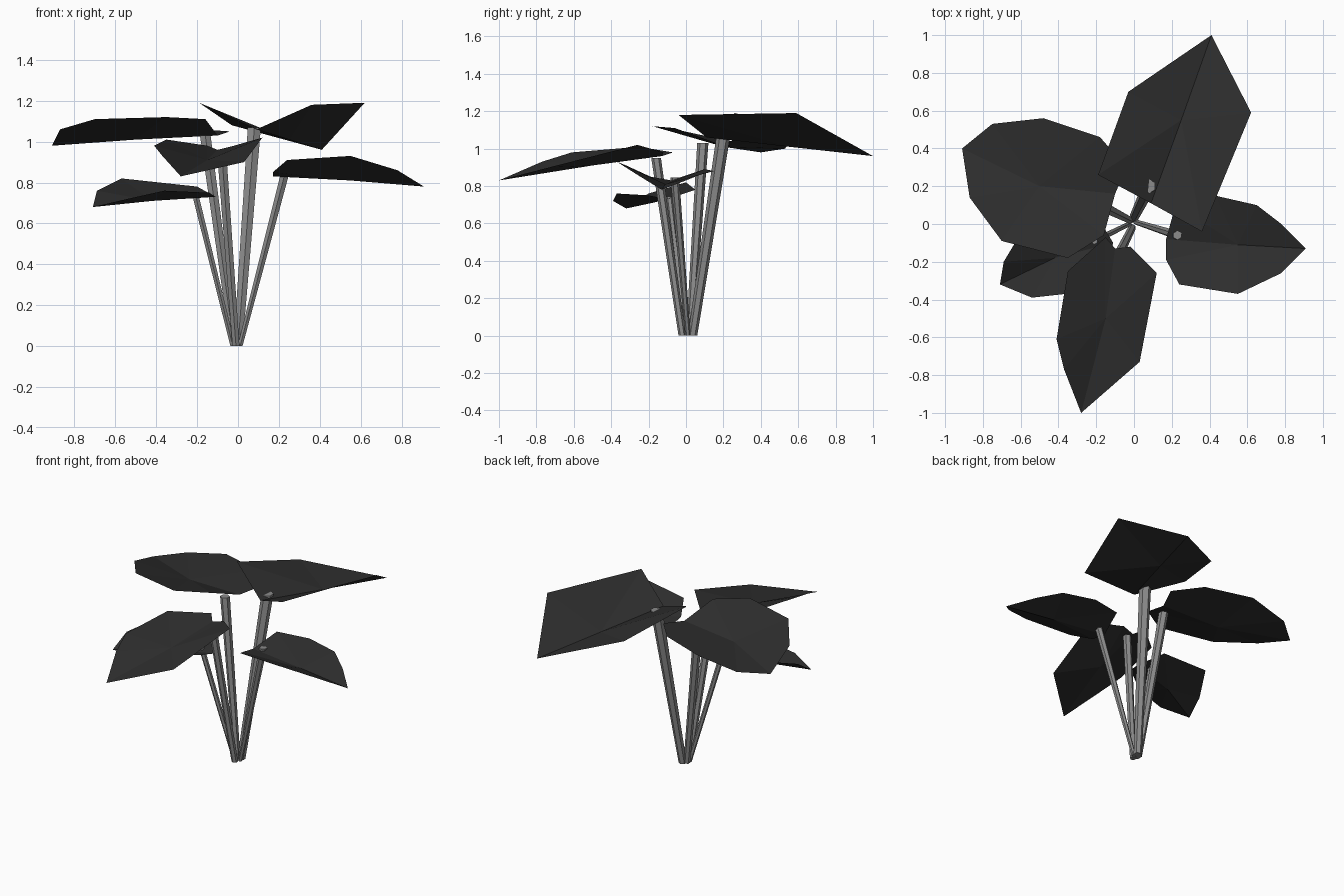
import bpy
import bmesh
from mathutils import Vector

cube = bpy.data.objects.get("Cube")
if cube:
    bpy.data.objects.remove(cube, do_unlink=True)


def make_material(name, grey):
    colour = (grey, grey, grey, 1)
    material = bpy.data.materials.new(name)
    material.use_nodes = True
    material.diffuse_color = colour
    shader = material.node_tree.nodes["Principled BSDF"]
    shader.inputs["Base Color"].default_value = colour
    shader.inputs["Roughness"].default_value = 0.9
    return material


leaf_material = make_material("charcoal leaf", 0.027)
stem_material = make_material("grey stem", 0.26)


def finish_part(name, bm, material):
    """Turn a bmesh into a flat-shaded object with one material."""
    mesh = bpy.data.meshes.new(name)
    bm.to_mesh(mesh)
    bm.free()
    mesh.materials.append(material)
    part = bpy.data.objects.new(name, mesh)
    bpy.context.collection.objects.link(part)
    return part


def add_leaf(name, middle, outline):
    """Folded leaf: a fan of flat faces from the low middle of the rib."""
    bm = bmesh.new()
    centre = bm.verts.new(middle)
    rim = [bm.verts.new(point) for point in outline]
    for here, following in zip(rim, rim[1:] + rim[:1]):
        face = bm.faces.new((centre, here, following))
        face.normal_update()
        if face.normal.z < 0:
            face.normal_flip()
    return finish_part(name, bm, leaf_material)


def add_stem(name, foot, top, foot_radius, top_radius):
    """Leaning six-sided stalk with level ends."""
    bm = bmesh.new()
    height = top[2]
    bmesh.ops.create_cone(bm, cap_ends=True, segments=6, radius1=foot_radius,
                          radius2=top_radius, depth=height)
    start, end = Vector((foot[0], foot[1], 0)), Vector(top)
    for vert in bm.verts:
        part_way = vert.co.z / height + 0.5
        vert.co.z = 0
        vert.co += start.lerp(end, part_way)
    return finish_part(name, bm, stem_material)


# Leaves: each outline starts at the stalk end and runs round through the tip
add_leaf("back_leaf", (.25, .55, 1.01), [
    (.09, .11, 1.06), (.36, -.04, 1.18), (.62, .59, 1.19),
    (.41, 1, .96), (-.03, .7, 1.08), (-.19, .26, 1.19)])

add_leaf("right_leaf", (-.5, .2, 1.01), [
    (-.1, .16, 1.03), (-.04, .3, 1.05), (-.18, .46, 1.06), (-.48, .56, 1.05),
    (-.75, .53, 1), (-.91, .4, .98), (-.87, .14, 1.06), (-.7, -.09, 1.11),
    (-.35, -.18, 1.12), (-.16, -.06, 1.11)])

add_leaf("left_leaf", (.55, -.11, .81), [
    (.17, -.08, .83), (.17, -.19, .85), (.24, -.32, .91), (.55, -.37, .93),
    (.78, -.26, .86), (.91, -.13, .78), (.78, 0, .83), (.65, .1, .87),
    (.43, .15, .88), (.22, .1, .89)])

add_leaf("front_leaf", (-.15, -.5, .91), [
    (-.1, -.13, .96), (-.15, -.07, .98), (-.35, -.25, 1.01),
    (-.41, -.61, .98), (-.37, -.77, .93), (-.28, -1, .83),
    (.03, -.73, .9), (.12, -.26, 1.02), (-.02, -.12, .98)])

add_leaf("low_right_leaf", (-.42, -.18, .71), [
    (-.11, -.1, .73), (-.2, .05, .78), (-.57, 0, .82), (-.69, -.2, .76),
    (-.71, -.32, .68), (-.54, -.39, .72), (-.36, -.37, .76),
    (-.14, -.2, .75)])

# Stems: all spring from one small clump at the ground
add_stem("back_stem", (0, .035), (.08, .2, 1.07), .025, .037)
add_stem("right_stem", (-.02, .02), (-.16, .09, 1.03), .02, .03)
add_stem("left_stem", (.01, .01), (.23, -.06, .845), .014, .024)
add_stem("front_stem", (-.01, -.02), (-.08, -.16, .95), .02, .026)
add_stem("low_right_stem", (-.025, 0), (-.21, -.09, .745), .014, .018)
